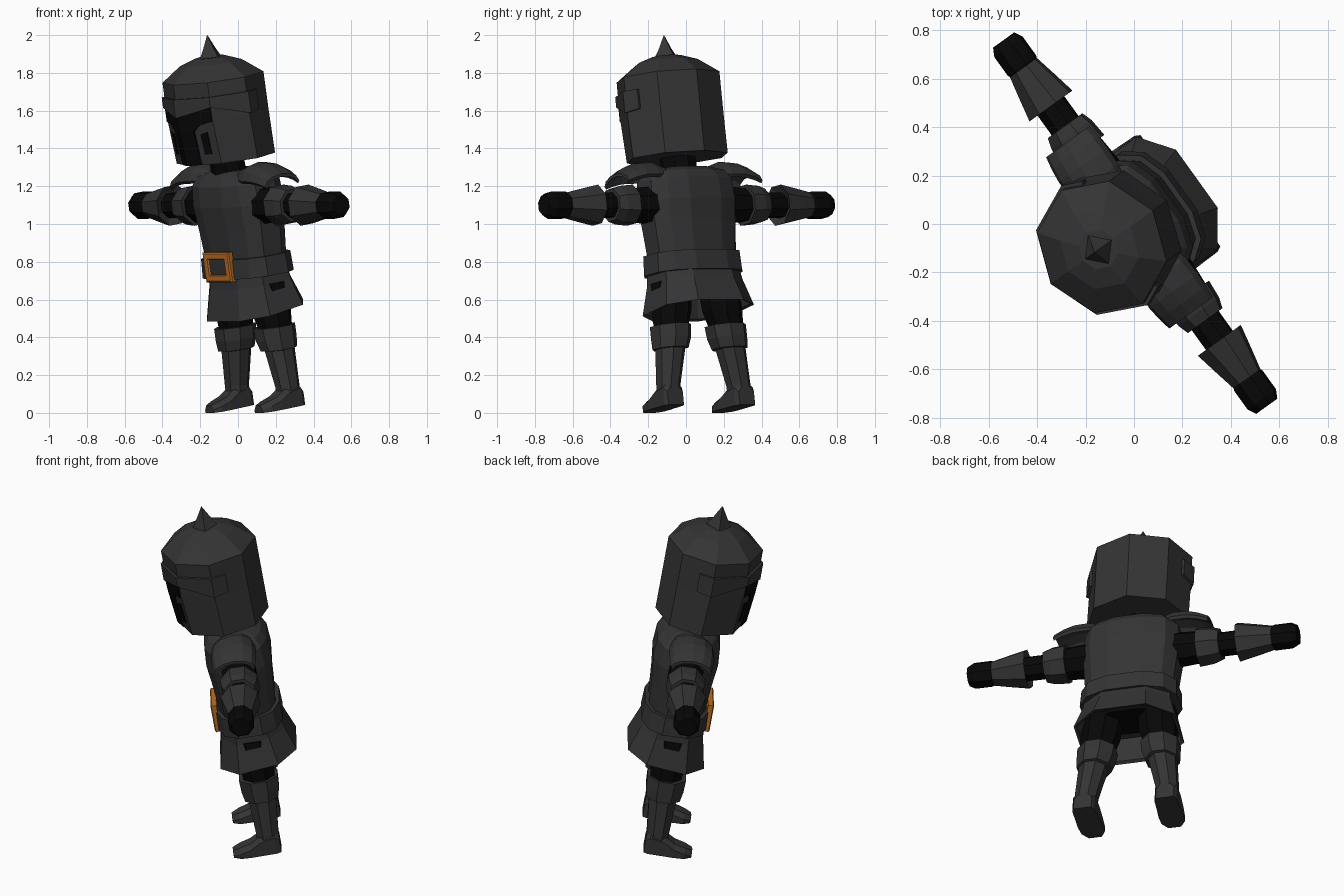
import bpy, bmesh, math
from mathutils import Matrix

if "Cube" in bpy.data.objects:
    bpy.data.objects.remove(bpy.data.objects["Cube"])

# The figure is built upright facing -y, then leaned forward and turned
PLACE = (Matrix.Rotation(math.radians(-54.3), 4, 'Z')
         @ Matrix.Translation((0, 0.19, 0))
         @ Matrix.Rotation(math.radians(9.5), 4, 'X'))


def material(name, color):
    m = bpy.data.materials.new(name)
    m.diffuse_color = (*color, 1)
    m.use_nodes = True
    m.node_tree.nodes["Principled BSDF"].inputs["Base Color"].default_value = m.diffuse_color
    return m


STEEL = material("dark steel", (0.034, 0.034, 0.034))
BLACK = material("black cloth", (0.0022, 0.0022, 0.0022))
BRASS = material("orange brass", (0.52, 0.16, 0.016))


def finish(name, bm, mat):
    bmesh.ops.recalc_face_normals(bm, faces=bm.faces)
    me = bpy.data.meshes.new(name)
    bm.to_mesh(me)
    bm.free()
    me.materials.append(mat)
    ob = bpy.data.objects.new(name, me)
    bpy.context.collection.objects.link(ob)
    ob.matrix_world = PLACE
    return ob


def loft(name, rings, mat, side=1):
    """Skin a list of point rings and cap both ends; side=-1 mirrors in x."""
    bm = bmesh.new()
    rows = [[bm.verts.new((side * p[0], p[1], p[2])) for p in r] for r in rings]
    n = len(rings[0])
    for a, b in zip(rows, rows[1:]):
        for i in range(n):
            j = (i + 1) % n
            bm.faces.new((a[i], a[j], b[j], b[i]))
    bm.faces.new(rows[0])
    bm.faces.new(rows[-1])
    return finish(name, bm, mat)


def ring(x, y, z, rx, ry, n=8, turn=0.0, power=1.0, slope=0.0):
    """Horizontal rounded ring; power < 1 makes it boxier, slope tips it back."""
    pts = []
    for i in range(n):
        a = 2 * math.pi * (i + turn) / n
        c, s = math.cos(a), math.sin(a)
        px = math.copysign(abs(c) ** power, c) * rx
        py = math.copysign(abs(s) ** power, s) * ry
        pts.append((x + px, y + py, z + slope * py))
    return pts


def arm_ring(x, r, n=8, y=0.0, z=1.115):
    return [(x, y + r * math.cos(2 * math.pi * (i + .5) / n),
             z + r * math.sin(2 * math.pi * (i + .5) / n)) for i in range(n)]


# ---- helmet: octagonal wall, faceted dome and pointed finial
HY, HX, HR = -0.055, 0.288, 0.262
CHIN, BROW, TUCK = 1.375, 1.61, 0.025
loft("helmet", [ring(0, HY, CHIN, .23, .20),
                ring(0, HY + TUCK / 2, CHIN, HX, HR - TUCK / 2),
                ring(0, HY, BROW, HX, HR), ring(0, HY, 1.812, HX, HR),
                ring(0, HY, 1.89, .175, .16), ring(0, HY, 1.92, .085, .08)], STEEL)
loft("helmet_spike", [ring(0, HY, 1.90, .085, .08, 4), ring(0, HY, 1.965, .04, .04, 4),
                      ring(0, HY, 2.036, .002, .002, 4)], STEEL)

# Brow band wrapped round the front of the helmet
band = [(-.88, .29, 1.63), (-1, 0, 1.62), (-.707, -.707, 1.68), (0, -1, 1.635),
        (.707, -.707, 1.68), (1, 0, 1.62), (.88, .29, 1.63)]
loft("brow_band", [[(k * HX * dx, HY + k * HR * dy, h) for k, h in
                    ((1.0, low), (1.055, low), (1.055, 1.735), (1.0, 1.735))]
                   for dx, dy, low in band], STEEL)


def visor_plate(name, outline, mat, off=0.007):
    """Thin plate on both angled front faces of the helmet."""
    bm = bmesh.new()
    for s in (1, -1):
        front, back = [], []
        for x, z in outline:
            y = HY - HR + x / (HX * .707) * HR * .293
            y += TUCK * max(0, BROW - z) / (BROW - CHIN)
            front.append(bm.verts.new((s * x, y - off, z)))
            back.append(bm.verts.new((s * x, y + .001, z)))
        bm.faces.new(front)
        for i in range(len(outline)):
            j = (i + 1) % len(outline)
            bm.faces.new((front[i], front[j], back[j], back[i]))
    finish(name, bm, mat)


visor_plate("visor_mouth", [(0, CHIN), (.085, CHIN), (.085, 1.56), (0, 1.56)], BLACK)
visor_plate("visor_eyes", [(0, 1.56), (.085, 1.56), (.125, 1.59), (.203, 1.605),
                           (.203, 1.69), (.1, 1.67), (0, 1.645)], BLACK)
visor_plate("breath_slits", [(.12, 1.43), (.16, 1.43), (.16, 1.55), (.12, 1.54)], BLACK)

# ---- trunk
loft("neck", [ring(0, -.03, 1.26, .1, .09), ring(0, -.045, 1.40, .1, .09)], BLACK)
loft("breastplate", [ring(0, 0, z, rx, ry, 12, .5, .75) for z, rx, ry in
                     ((.76, .255, .165), (.85, .255, .16), (1.0, .268, .17), (1.13, .28, .185),
                      (1.24, .27, .178), (1.285, .235, .15), (1.31, .15, .10))], STEEL)
loft("belt", [ring(0, 0, z, rx, ry, 12, .5, .75) for z, rx, ry in
              ((.745, .25, .165), (.745, .28, .186), (.85, .275, .182), (.85, .24, .155))], STEEL)
loft("skirt", [ring(0, 0, .77, .255, .172, 8, .5, .75),
               ring(0, .005, .70, .262, .185, 8, .5, .75, .05),
               ring(0, .012, .548, .303, .228, 8, .5, .75, .11),
               ring(0, .012, .556, .285, .21, 8, .5, .75, .11),
               ring(0, .01, .66, .25, .17, 8, .5, .75)], STEEL)
loft("pelvis", [ring(0, .01, .64, .22, .11, 8, .5), ring(0, .01, .72, .24, .15, 8, .5)], BLACK)

# ---- belt buckle: square frame with a dark centre
BZ = .813


def rect(y, w, h):
    return [(-w, y, BZ - h), (w, y, BZ - h), (w, y, BZ + h), (-w, y, BZ + h)]


loft("buckle_frame", [rect(-.165, .115, .078), rect(-.192, .118, .080), rect(-.198, .11, .073),
                      rect(-.198, .076, .045), rect(-.186, .07, .041)], BRASS)
loft("buckle_centre", [rect(-.175, .075, .044), rect(-.189, .075, .044)], STEEL)

# ---- limbs, mirrored left and right
for side, tag in ((1, "left"), (-1, "right")):
    # Arms
    loft(tag + "_arm", [arm_ring(.2, .105), arm_ring(.38, .092), arm_ring(.5, .07),
                        arm_ring(.66, .07)], BLACK, side)
    loft(tag + "_arm_band", [arm_ring(.37, .085), arm_ring(.37, .112), arm_ring(.45, .105),
                             arm_ring(.495, .09), arm_ring(.495, .07)], STEEL, side)
    loft(tag + "_gauntlet", [arm_ring(.615, .075), arm_ring(.595, .112), arm_ring(.70, .09),
                             arm_ring(.79, .07)], STEEL, side)
    loft(tag + "_hand", [arm_ring(.77, .06), arm_ring(.80, .074), arm_ring(.895, .074),
                         arm_ring(.93, .055)], BLACK, side)

    # Arched shoulder plate
    arches = []
    for x, w, low, top in ((.14, .10, 1.265, 1.315), (.24, .122, 1.265, 1.348),
                           (.32, .125, 1.262, 1.34), (.38, .12, 1.25, 1.318),
                           (.435, .112, 1.232, 1.285)):
        outer = [(x, w * math.cos(math.pi * i / 6) - .01,
                  low + (top - low) * math.sin(math.pi * i / 6)) for i in range(7)]
        inner = [(x, y * .9, z - .015) for _, y, z in reversed(outer)]
        arches.append(outer + inner)
    loft(tag + "_shoulder_plate", arches, STEEL, side)

    # Legs
    loft(tag + "_thigh", [ring(.185, 0, .42, .088, .085, 8, .5), ring(.165, 0, .55, .11, .105, 8, .5),
                          ring(.15, 0, .70, .112, .112, 8, .5)], BLACK, side)
    loft(tag + "_knee_cuff", [ring(.195, -.005, .34, .07, .07, 8, .5),
                              ring(.193, -.005, .345, .098, .10, 8, .5),
                              ring(.183, -.005, .40, .108, .112, 8, .5),
                              ring(.178, -.005, .468, .112, .115, 8, .5),
                              ring(.18, 0, .468, .085, .085, 8, .5)], STEEL, side)
    loft(tag + "_boot_shaft", [ring(.232, -.01, .06, .064, .064, 8, .5), ring(.228, -.008, .15, .066, .066, 8, .5),
                               ring(.192, -.002, .37, .084, .084, 8, .5)], STEEL, side)
    # Foot sections from heel to toe: y, half width, top height, x
    foot = []
    for y, w, top, x in ((.052, .05, .13, .232), (.03, .062, .155, .232), (-.05, .066, .14, .23),
                         (-.11, .07, .105, .228), (-.17, .066, .088, .226), (-.212, .036, .075, .224)):
        foot.append([(x - w, y, .035), (x + w, y, .035), (x + w, y, top - .025),
                     (x + w * .55, y, top), (x - w * .55, y, top), (x - w, y, top - .025)])
    loft(tag + "_foot", foot, STEEL, side)
